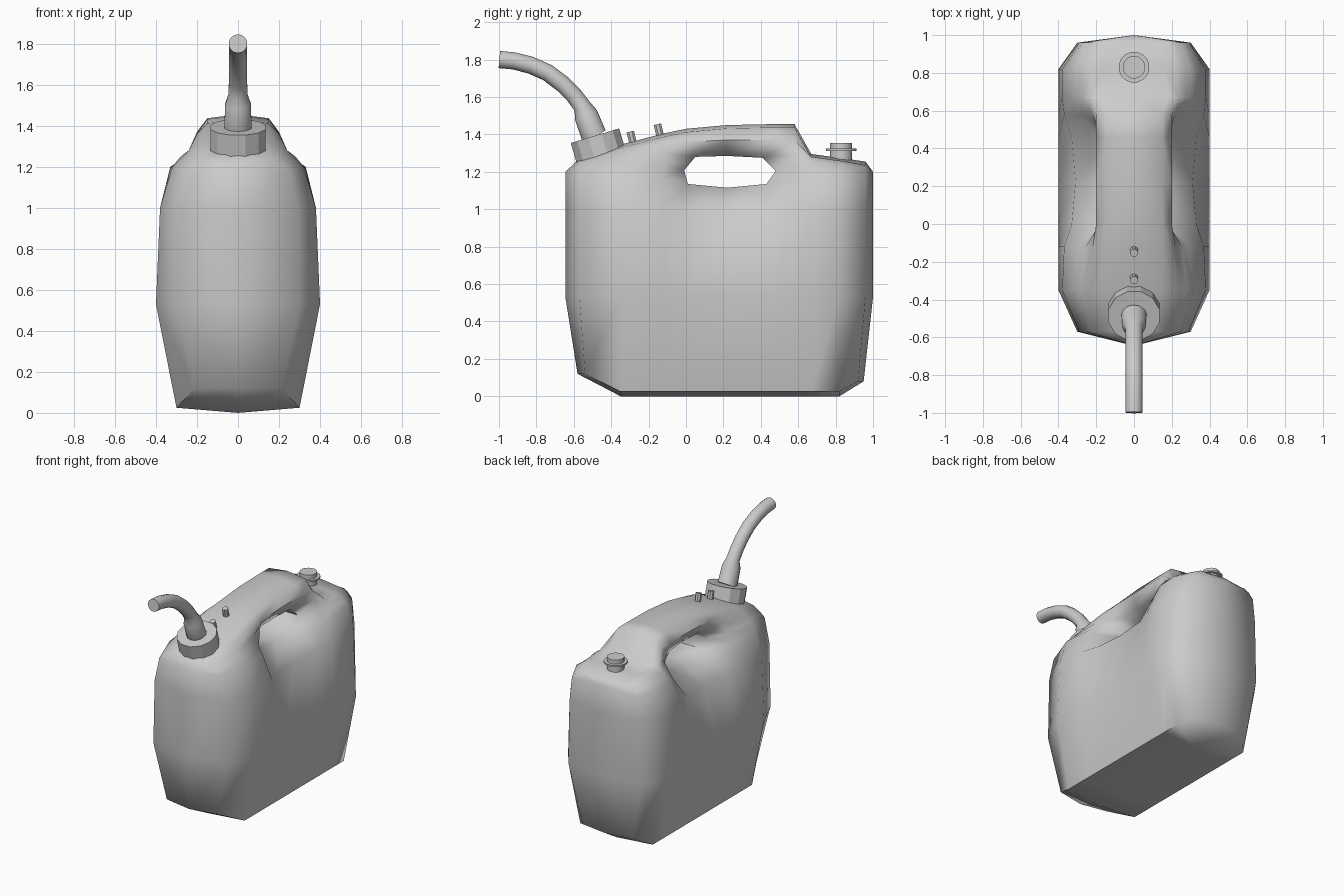
import bpy, bmesh, math
from mathutils import Vector

if "Cube" in bpy.data.objects:
    bpy.data.objects.remove(bpy.data.objects["Cube"])


def finish(name, bm, angle):
    bmesh.ops.recalc_face_normals(bm, faces=bm.faces)
    me = bpy.data.meshes.new(name)
    bm.to_mesh(me)
    bm.free()
    ob = bpy.data.objects.new(name, me)
    bpy.context.collection.objects.link(ob)
    bpy.ops.object.select_all(action='DESELECT')
    ob.select_set(True)
    bpy.context.view_layer.objects.active = ob
    if angle:
        bpy.ops.object.shade_smooth_by_angle(angle=math.radians(angle))
    return ob


def sweep(name, path, radii, sides, angle=40):
    """Round tube along a (y, z) path on the centre plane."""
    bm = bmesh.new()
    pts = [Vector((0, y, z)) for y, z in path]
    rings = []
    for i, (p, r) in enumerate(zip(pts, radii)):
        t = (pts[min(i + 1, len(pts) - 1)] - pts[max(i - 1, 0)]).normalized()
        side = Vector((1, 0, 0))
        up = t.cross(side)
        rings.append([bm.verts.new(p + r * (math.cos(a) * side + math.sin(a) * up))
                      for a in (2 * math.pi * (k + 0.5) / sides for k in range(sides))])
    for a, b in zip(rings, rings[1:]):
        for k in range(sides):
            n = (k + 1) % sides
            bm.faces.new((a[k], a[n], b[n], b[k]))
    bm.faces.new(rings[0])
    bm.faces.new(rings[-1])
    return finish(name, bm, angle)


# Body: half cross-sections along y
# y, side x, upper side x, shoulder x z, ridge foot x z, ridge side x z, crown z
stations = [
    (-0.57, .30, .29, .25, 1.18, .20, 1.22, .16, 1.245, 1.27),
    (-0.35, .40, .38, .32, 1.20, .24, 1.28, .19, 1.315, 1.345),
    (-0.12, .40, .37, .29, 1.17, .22, 1.30, .20, 1.36, 1.405),
    (0.00, .40, .33, .16, 1.135, .15, 1.28, .20, 1.36, 1.43),
    (0.22, .40, .31, .16, 1.115, .15, 1.285, .20, 1.37, 1.45),
    (0.46, .40, .33, .16, 1.135, .15, 1.275, .20, 1.37, 1.455),
    (0.58, .40, .37, .30, 1.17, .22, 1.29, .20, 1.37, 1.455),
    (0.67, .40, .38, .33, 1.19, .28, 1.25, .24, 1.28, 1.295),
    (0.82, .40, .38, .33, 1.20, .27, 1.24, .22, 1.26, 1.275),
    (0.96, .30, .29, .27, 1.18, .23, 1.22, .20, 1.235, 1.255),
]
A, C = 4, 6                                   # stations that bound the handle hole
shift = {(A, 4): .01, (A, 5): -.01, (A, 6): .05,
         (C, 4): -.03, (C, 5): .02, (C, 6): -.05}


def end_line(y_low, z_low, y):
    return [(0, y_low, z_low)] * 2 + [(0, y, .53), (0, y, 1.0)] + [(0, y, 1.2)] * 6


grid = [end_line(-.58, .12, -.645)]
for i, (y, x2, x3, x4, z4, x6, z6, x7, z7, top) in enumerate(stations, 1):
    sec = [(0, 0), (x2 * .75, .025), (x2, .53), (x3, 1.0), (x4, z4),
           ((x4 + x6) / 2, (z4 + z6) / 2), (x6, z6), (x7, z7),
           (x7 * .75, top - .018), (0, top)]
    row = [(x, y + shift.get((i, j), 0), z) for j, (x, z) in enumerate(sec)]
    if i == 1:
        row[0:2] = [(0, -.58, .12), (.21, -.54, .12)]
    if i == len(stations):
        row[0:2] = [(0, .95, .08), (.21, .92, .08)]
    grid.append(row)
grid.append(end_line(.95, .08, 1.0))

bm = bmesh.new()
v = [[bm.verts.new(p) for p in row] for row in grid]
for i in range(len(v) - 1):
    for j in range(9):
        if not (A <= i < C and j in (4, 5)):
            bm.faces.new((v[i][j], v[i + 1][j], v[i + 1][j + 1], v[i][j + 1]))
# Tunnel under the handle
loop = [v[A][4], v[A + 1][4], v[C][4], v[C][5], v[C][6], v[A + 1][6], v[A][6], v[A][5]]
mid = [bm.verts.new((0, p.co.y, p.co.z)) for p in loop]
for k in range(8):
    n = (k + 1) % 8
    bm.faces.new((loop[k], loop[n], mid[n], mid[k]))
bm.verts.remove(v[A + 1][5])
# Other half
dup = bmesh.ops.duplicate(bm, geom=bm.verts[:] + bm.edges[:] + bm.faces[:])['geom']
for e in dup:
    if isinstance(e, bmesh.types.BMVert):
        e.co.x *= -1
bmesh.ops.remove_doubles(bm, verts=bm.verts, dist=1e-4)
finish("can_body", bm, 62)

# Screw cap and pouring spout
sweep("spout_cap", [(-.453, 1.28), (-.487, 1.393)], [.14, .14], 12, 0)
sweep("pouring_spout",
      [(-.485, 1.385), (-.495, 1.40), (-.535, 1.505), (-.555, 1.55), (-.60, 1.61),
       (-.66, 1.67), (-.74, 1.73), (-.83, 1.77), (-.92, 1.793), (-.998, 1.80)],
      [.068, .068, .064, .047] + [.046] * 6, 14)

# Small pegs on the ridge
for n, y, z in ((1, -.28, 1.34), (2, -.135, 1.38)):
    sweep(f"peg_{n}", [(y, z), (y - .018, z + .075)], [.022, .022], 8)

# Rear vent cap with flange
sweep("vent_cap", [(.83, 1.25), (.83, 1.355)], [.06, .06], 16)
sweep("vent_flange", [(.83, 1.312), (.83, 1.324)], [.082, .082], 16)
